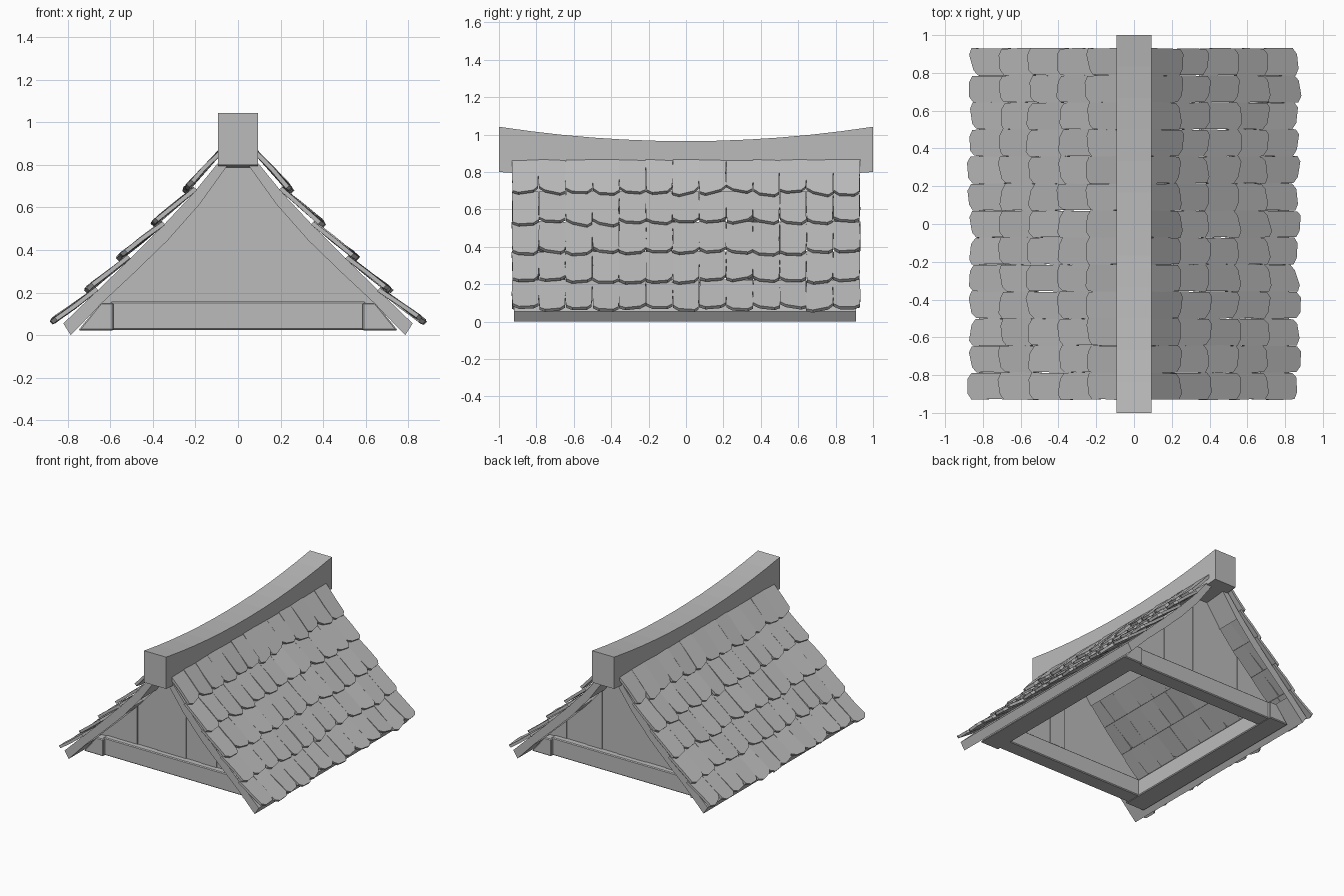
import bpy
import bmesh
import random
from mathutils import Vector

random.seed(7)
if "Cube" in bpy.data.objects:
    bpy.data.objects.remove(bpy.data.objects["Cube"], do_unlink=True)

grey = bpy.data.materials.new("plain_grey")
grey.use_nodes = True
grey.diffuse_color = (0.5, 0.5, 0.5, 1)
grey.node_tree.nodes["Principled BSDF"].inputs["Base Color"].default_value = (0.5, 0.5, 0.5, 1)

# Tile tips down one slope, as (x, z) from ridge to eave
TIPS = [Vector(p) for p in ((.095, .88), (.25, .695), (.40, .535), (.56, .375), (.71, .225), (.87, .078))]
DECK_TOP = [(.06, .85), (.215, .66), (.37, .495), (.53, .335), (.68, .19), (.82, .055)]
DECK_LOW = [(.04, .81), (.18, .615), (.33, .445), (.49, .29), (.64, .15), (.785, .0)]


def finish(name, bm):
    bmesh.ops.recalc_face_normals(bm, faces=bm.faces)
    mesh = bpy.data.meshes.new(name)
    bm.to_mesh(mesh)
    bm.free()
    mesh.materials.append(grey)
    obj = bpy.data.objects.new(name, mesh)
    bpy.context.collection.objects.link(obj)
    return obj


def loft(bm, ring_a, ring_b):
    """Closed solid between two matching rings of points."""
    a = [bm.verts.new(p) for p in ring_a]
    b = [bm.verts.new(p) for p in ring_b]
    bm.faces.new(a)
    bm.faces.new(b[::-1])
    for i in range(len(a)):
        j = (i + 1) % len(a)
        bm.faces.new((a[i], b[i], b[j], a[j]))


def prism(bm, profile, y0, y1):
    loft(bm, [(x, y0, z) for x, z in profile], [(x, y1, z) for x, z in profile])


def mirror(obj, axis):
    mod = obj.modifiers.new("mirror", "MIRROR")
    mod.use_axis = [axis == i for i in range(3)]
    mod.use_mirror_merge = False


def bevel(obj, width):
    mod = obj.modifiers.new("bevel", "BEVEL")
    mod.width = width
    mod.segments = 1


def under_roof(x):
    """Height of the deck's underside at x."""
    x = abs(x)
    for (x0, z0), (x1, z1) in zip(DECK_LOW, DECK_LOW[1:]):
        if x <= x1:
            return min(.785, z0 + (z1 - z0) * (x - x0) / (x1 - x0))
    return 0


# Curved roof deck, both slopes
bm = bmesh.new()
for (a, b, c, d) in zip(DECK_TOP, DECK_TOP[1:], DECK_LOW[1:], DECK_LOW):
    prism(bm, (a, b, c, d), -.92, .91)
bmesh.ops.remove_doubles(bm, verts=bm.verts, dist=.0005)
inner = [f for f in bm.faces if all(len(e.link_faces) > 2 for e in f.edges if abs(e.verts[0].co.y - e.verts[1].co.y) > 1)
         and abs(f.normal.y) < .5 and any(abs(e.verts[0].co.y - e.verts[1].co.y) > 1 for e in f.edges)]
bmesh.ops.delete(bm, geom=inner, context="FACES_ONLY")
mirror(finish("roof_deck", bm), 0)

# Ridge beam with raised ends
bm = bmesh.new()
steps = [i / 6 for i in range(-6, 7)]
rings = []
for y in steps:
    top, low = .965 + .077 * y * y, .765 + .035 * y * y
    rings.append([bm.verts.new(p) for p in ((-.093, y, low), (.093, y, low), (.093, y, top), (-.093, y, top))])
for a, b in zip(rings, rings[1:]):
    for i in range(4):
        j = (i + 1) % 4
        bm.faces.new((a[i], a[j], b[j], b[i]))
bm.faces.new(rings[0])
bm.faces.new(rings[-1])
finish("ridge_beam", bm)

# Overlapping shingles, thirteen to a row
COLUMNS = 13
WIDTH = 1.86 / COLUMNS
OUTLINE = ((0, 0), (1, 0), (1, .5), (.99, .9), (.8, 1), (.25, 1.01), (.01, .92), (0, .5))


def shingle(bm, side, row, column):
    upper, lower = TIPS[row], TIPS[row + 1]
    down = (lower - upper).normalized()
    out = Vector((-down.y, down.x))
    if row:
        upper = upper - down * .03
    start = upper - out * (.03 if row else .012)
    span = lower - start + down * random.uniform(-.014, .014)
    y0 = -.93 + column * WIDTH
    tilt = random.uniform(-.02, .02)
    twist = random.uniform(-.012, .012)
    top, low = [], []
    for u, v in OUTLINE:
        if side < 0:
            u = 1 - u
        reach = v + (tilt / span.length) * (u - .5) * v * 2
        lift = twist * (u - .5) * v + random.uniform(-.003, .003)
        p = start + span * reach + out * lift
        q = p - out * .02
        y = y0 + u * WIDTH + random.uniform(-.003, .003)
        top.append((side * p.x, y, p.y))
        low.append((side * q.x, y, q.y))
    loft(bm, top, low)


for side, name in ((1, "left_shingles"), (-1, "right_shingles")):
    bm = bmesh.new()
    for row in range(len(TIPS) - 1):
        for column in range(COLUMNS):
            shingle(bm, side, row, column)
    finish(name, bm)

# Gable planks, cut to the underside of the roof
bm = bmesh.new()
edges = [-.66, -.5, -.34, -.17, .07, .20, .33, .5, .66]
for x0, x1 in zip(edges, edges[1:]):
    xs = [x1 + (x0 - x1) * i / 4 for i in range(5)]
    profile = [(x0, .1), (x1, .1)] + [(x, under_roof(x) + .012) for x in xs]
    front = -.725 + random.uniform(-.004, .004)
    prism(bm, profile, front, front + .035 + random.uniform(0, .012))
mirror(finish("gable_planks", bm), 1)

# Cross beams under the gables
bm = bmesh.new()
prism(bm, ((-.6, .025), (.6, .025), (.6, .158), (-.6, .158)), -.77, -.65)
cross = finish("cross_beam", bm)
bevel(cross, .006)
mirror(cross, 1)

# Eave beams along the sides, sloped to meet the deck
bm = bmesh.new()
prism(bm, ((.585, .022), (.75, .022), (.645, .152), (.585, .152)), -.79, .79)
eave = finish("eave_beam", bm)
bevel(eave, .006)
mirror(eave, 0)
